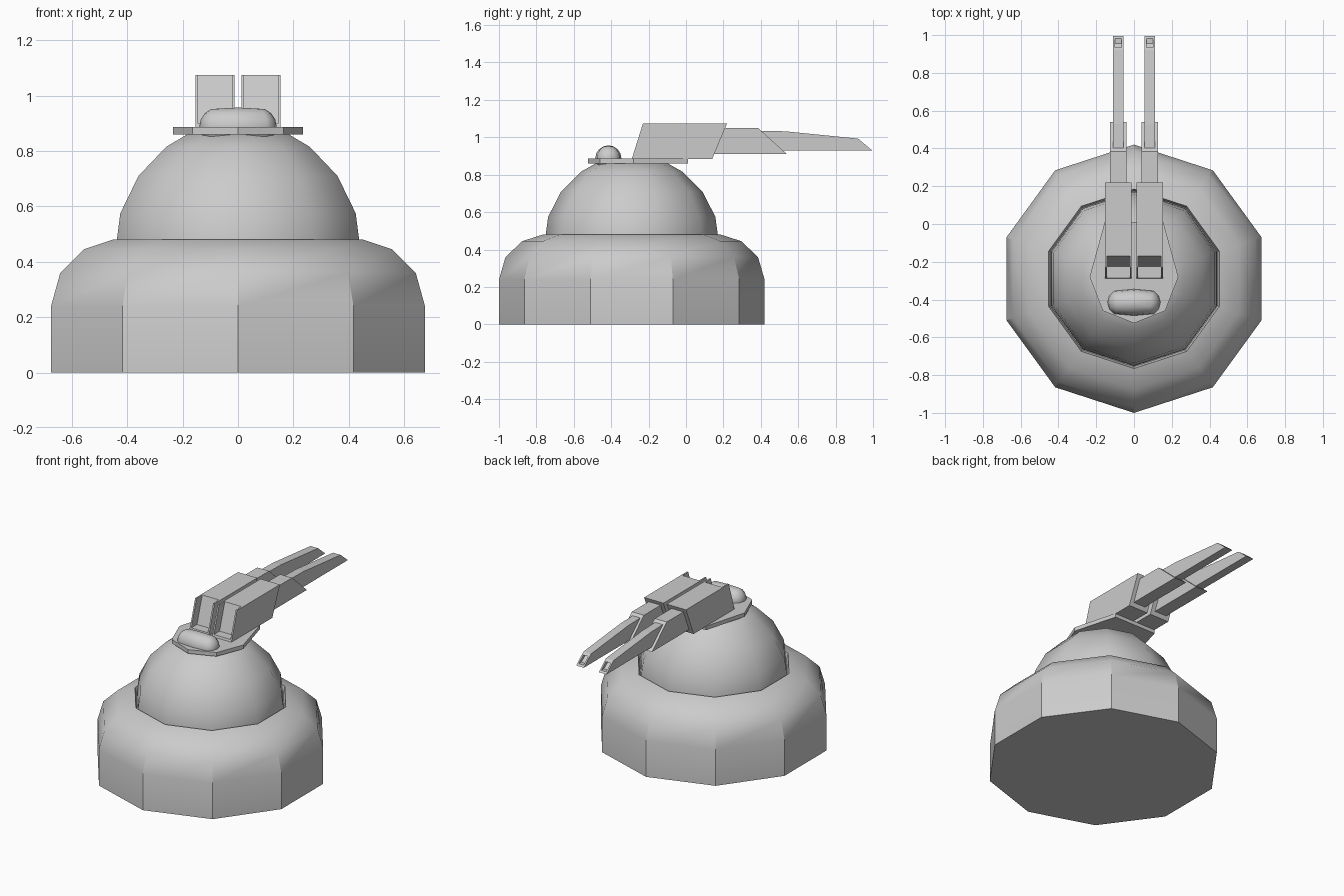
import bpy, bmesh, math

if "Cube" in bpy.data.objects:
    bpy.data.objects.remove(bpy.data.objects["Cube"])

CY = -0.29  # turret axis


def finish(bm, name, angle=None):
    bmesh.ops.recalc_face_normals(bm, faces=bm.faces)
    me = bpy.data.meshes.new(name)
    bm.to_mesh(me)
    bm.free()
    ob = bpy.data.objects.new(name, me)
    bpy.context.collection.objects.link(ob)
    if angle:
        bpy.ops.object.select_all(action='DESELECT')
        ob.select_set(True)
        bpy.context.view_layer.objects.active = ob
        bpy.ops.object.shade_smooth_by_angle(angle=math.radians(angle))
    return ob


def lathe(name, profile, angle, n=10):
    """Ten-sided stack of rings with closed ends."""
    bm = bmesh.new()
    rings = []
    for r, z in profile:
        rings.append([bm.verts.new((r * math.cos(math.pi / 2 + 2 * math.pi * i / n),
                                    CY + r * math.sin(math.pi / 2 + 2 * math.pi * i / n), z))
                      for i in range(n)])
    for a, b in zip(rings, rings[1:]):
        for i in range(n):
            j = (i + 1) % n
            bm.faces.new((a[i], a[j], b[j], b[i]))
    bm.faces.new(rings[0])
    bm.faces.new(rings[-1])
    return finish(bm, name, angle)


def prism(name, pts, d, place):
    """Extrude a 2D outline; place() maps (u, v, depth) to 3D."""
    bm = bmesh.new()
    lo, hi = ([bm.verts.new(place(u, v, w)) for u, v in pts] for w in d)
    bm.faces.new(lo)
    bm.faces.new(hi)
    for i in range(len(pts)):
        j = (i + 1) % len(pts)
        bm.faces.new((lo[i], lo[j], hi[j], hi[i]))
    return finish(bm, name)


def side_prism(name, pts, x0, x1):
    return prism(name, pts, (x0, x1), lambda y, z, x: (x, y, z))


def gun_part(name, pts, x0, x1, notch=None, wall=0.01):
    """Side profile extruded in x, optionally notched, then mirrored."""
    ob = side_prism(name, pts, x0, x1)
    if notch:
        cutter = side_prism(name + "_cutter", notch, x0 + wall, x1 - wall)
        m = ob.modifiers.new("notch", 'BOOLEAN')
        m.operation, m.object, m.solver = 'DIFFERENCE', cutter, 'EXACT'
        bpy.context.view_layer.objects.active = ob
        bpy.ops.object.modifier_apply(modifier="notch")
        bpy.data.objects.remove(cutter)
    ob.modifiers.new("mirror", 'MIRROR')
    return ob


# Base drum with rounded shoulder and a shallow groove around the dome
lathe("base", [(0.71, 0), (0.71, 0.24), (0.675, 0.36), (0.585, 0.445),
               (0.475, 0.48), (0.465, 0.44)], 32)

# Dome
lathe("dome", [(0.462, 0.42), (0.46, 0.48), (0.447, 0.575), (0.378, 0.71),
               (0.273, 0.815), (0.19, 0.862)], 40)

# Mounting plate
half = [(0.155, 0.01), (0.235, -0.28), (0.165, -0.46)]
outline = half + [(0, -0.525)] + [(-x, y) for x, y in reversed(half)]
prism("mounting_plate", outline, (0.86, 0.886), lambda x, y, z: (x, y, z))

# Rounded sensor pod behind the guns
bm = bmesh.new()
bmesh.ops.create_uvsphere(bm, u_segments=12, v_segments=8, radius=0.07)
for v in bm.verts:
    x, y, z = v.co
    shift = 0.07 if x > 0.001 else -0.07 if x < -0.001 else 0
    v.co = (x + shift, y - 0.415, z + 0.887)
finish(bm, "sensor_pod", 60)

# Gun housings, open at the back
gun_part("gun_housing", [(-0.29, 0.884), (-0.23, 1.075), (0.22, 1.075), (0.14, 0.884)],
         0.012, 0.154,
         [(-0.40, 0.90), (-0.225, 0.90), (-0.165, 1.09), (-0.40, 1.09)])

# Barrel sleeves
gun_part("barrel_sleeve", [(0.10, 0.91), (0.10, 1.05), (0.385, 1.05), (0.54, 0.91)],
         0.04, 0.128)

# Barrels with a hollow slanted muzzle
gun_part("barrel", [(0.35, 0.93), (0.35, 1.036), (0.53, 1.032), (0.92, 0.993), (0.995, 0.93)],
         0.055, 0.111,
         [(0.90, 0.98), (0.955, 0.94), (1.02, 0.94), (0.97, 0.98)])
